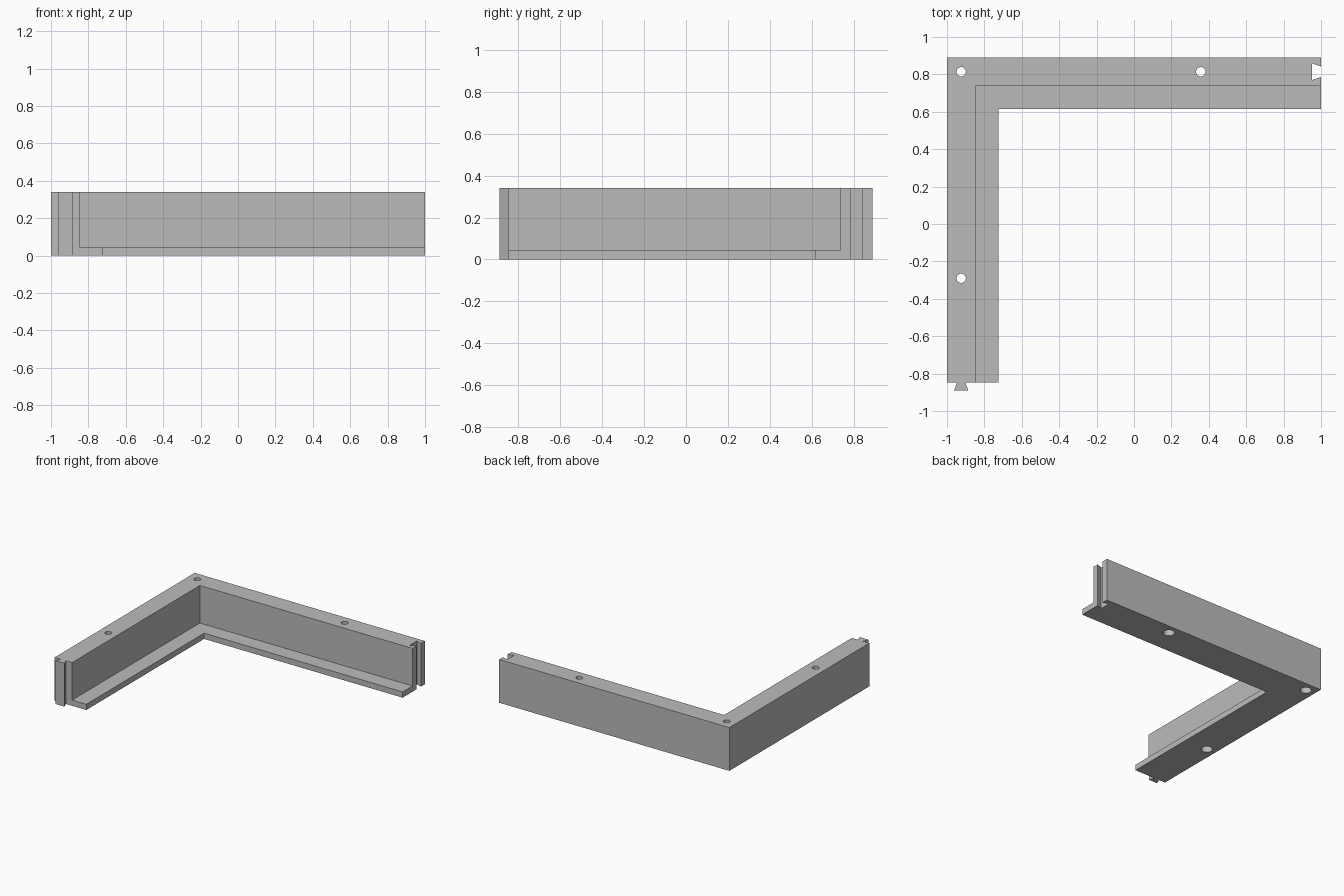
import bpy, bmesh

if "Cube" in bpy.data.objects:
    bpy.data.objects.remove(bpy.data.objects["Cube"], do_unlink=True)

HEIGHT, LEDGE = 0.34, 0.045
LEFT, BACK = -1.0, 0.89            # outer faces
WALL, WIDTH = 0.152, 0.275         # wall thickness, full ledge width
END_X, END_Y = 1.0, -0.847         # open ends of the two arms
MID_X, MID_Y = LEFT + WALL / 2, BACK - WALL / 2

grey = bpy.data.materials.new("plain grey")
grey.use_nodes = True
colour = (0.5, 0.5, 0.5, 1)
grey.diffuse_color = colour
grey.node_tree.nodes["Principled BSDF"].inputs["Base Color"].default_value = colour


def prism(name, outline, z0, z1):
    """Extrude a flat outline between two heights."""
    bm = bmesh.new()
    face = bm.faces.new([bm.verts.new((x, y, z0)) for x, y in outline])
    top = bmesh.ops.extrude_face_region(bm, geom=[face])["geom"]
    for v in top:
        if isinstance(v, bmesh.types.BMVert):
            v.co.z = z1
    bmesh.ops.recalc_face_normals(bm, faces=bm.faces)
    mesh = bpy.data.meshes.new(name)
    bm.to_mesh(mesh)
    bm.free()
    mesh.materials.append(grey)
    obj = bpy.data.objects.new(name, mesh)
    bpy.context.collection.objects.link(obj)
    return obj


def cylinder(name, x, y, radius, z0, z1):
    bpy.ops.mesh.primitive_cylinder_add(vertices=32, radius=radius, depth=z1 - z0,
                                        location=(x, y, (z0 + z1) / 2))
    obj = bpy.context.object
    obj.name = name
    obj.data.materials.append(grey)
    return obj


def cut(target, cutter):
    """Subtract the cutter and discard it."""
    cutter.hide_render = True
    mod = target.modifiers.new("cut", "BOOLEAN")
    mod.operation, mod.solver, mod.object = "DIFFERENCE", "EXACT", cutter
    bpy.context.view_layer.objects.active = target
    bpy.ops.object.modifier_apply(modifier=mod.name)
    bpy.data.objects.remove(cutter, do_unlink=True)


# L-shaped body with a dovetail tongue on one end and its socket on the other
tongue = [(MID_X + dx, y) for dx, y in
          ((-0.022, END_Y), (-0.038, -BACK), (0.038, -BACK), (0.022, END_Y))]
socket = [(x, MID_Y + dy) for x, dy in
          ((END_X, -0.028), (0.953, -0.044), (0.953, 0.044), (END_X, 0.028))]
body = prism("corner_frame",
             [(LEFT, END_Y)] + tongue +
             [(LEFT + WIDTH, END_Y), (LEFT + WIDTH, BACK - WIDTH), (END_X, BACK - WIDTH)] +
             socket + [(END_X, BACK), (LEFT, BACK)], 0, HEIGHT)

# Rebate that leaves the thin inner ledge
x, y = LEFT + WALL, BACK - WALL
cut(body, prism("rebate_cutter", [(x, -1.2), (1.2, -1.2), (1.2, y), (x, y)], LEDGE, 0.6))

# Through holes, widened at the underside
for hx, hy in ((MID_X, MID_Y), (0.357, MID_Y), (MID_X, -0.29)):
    cut(body, cylinder("hole_cutter", hx, hy, 0.025, -0.1, 0.5))
    cut(body, cylinder("counterbore_cutter", hx, hy, 0.041, -0.1, 0.08))

# Smooth hole walls, sharp edges elsewhere
bpy.ops.object.select_all(action="DESELECT")
body.select_set(True)
bpy.context.view_layer.objects.active = body
bpy.ops.object.shade_smooth_by_angle(angle=0.5)
